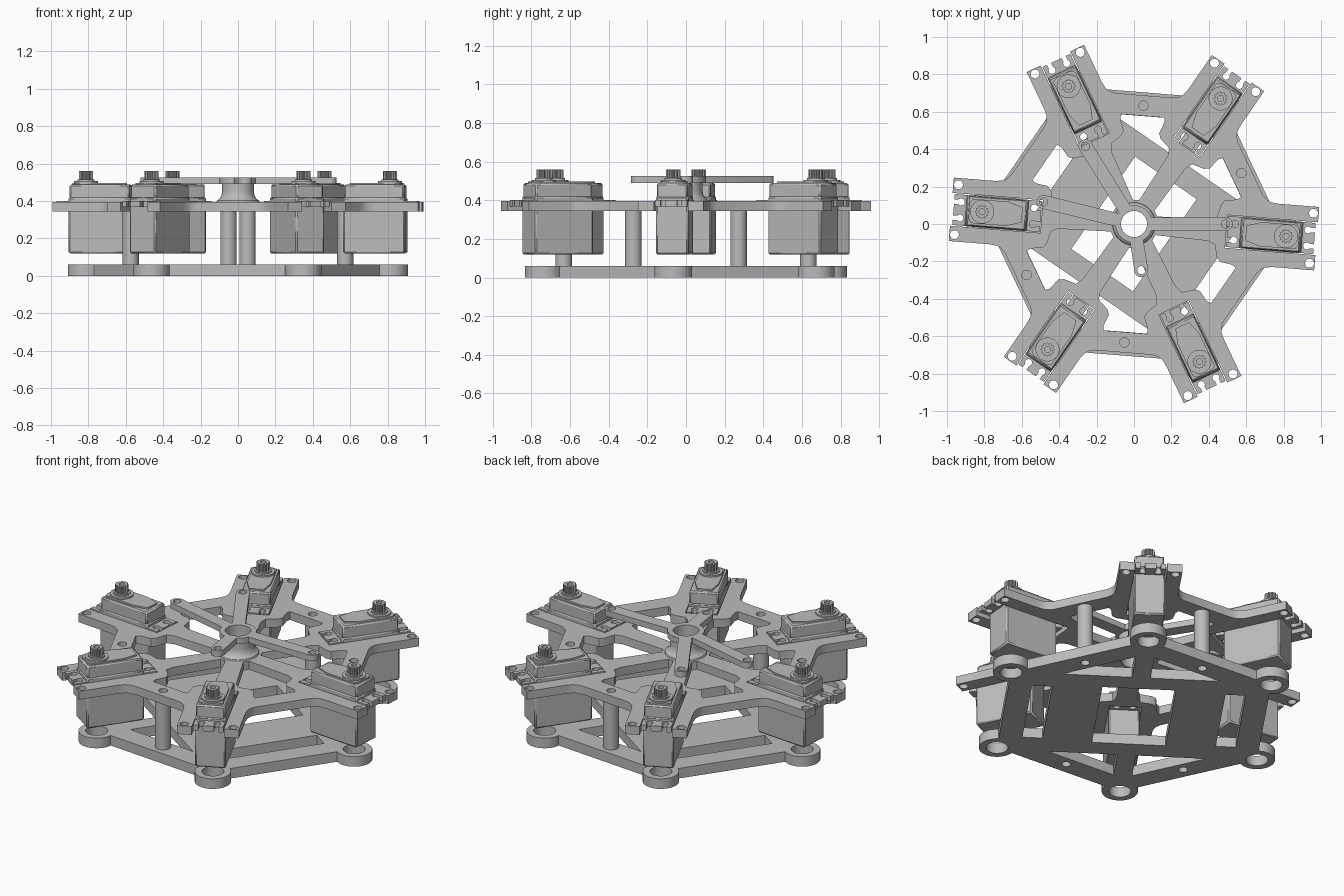
import bpy, bmesh
from math import radians, cos, sin, pi
from mathutils import Vector, Matrix

cube = bpy.data.objects.get("Cube")
if cube:
    bpy.data.objects.remove(cube)

grey = bpy.data.materials.new("mid_grey")
grey.use_nodes = True
COLOUR = (0.5, 0.5, 0.5, 1)
grey.diffuse_color = COLOUR
grey.node_tree.nodes["Principled BSDF"].inputs["Base Color"].default_value = COLOUR

TILT = -4.6                                    # heading of the first arm
ARMS = [TILT + 60 * k for k in range(6)]
POSTS = [TILT + a for a in (30, 90, 210, 270)]


def polar(r, deg):
    return Vector((r * cos(radians(deg)), r * sin(radians(deg))))


def turn(points, deg):
    m = Matrix.Rotation(radians(deg), 2)
    return [m @ Vector(p) for p in points]


def arc(centre, r, start, end, steps):
    return [Vector(centre) + polar(r, start + (end - start) * i / steps) for i in range(steps + 1)]


def circle(centre, r, steps=28):
    return arc(centre, r, 0, 360, steps)[:-1]


def rect(x0, x1, y0, y1):
    return [(x0, y0), (x1, y0), (x1, y1), (x0, y1)]


def flip(points):
    return [(x, -y) for x, y in reversed(points)]


def finish(ob):
    ob.data.materials.clear()
    ob.data.materials.append(grey)
    bpy.ops.object.select_all(action='DESELECT')
    ob.select_set(True)
    bpy.context.view_layer.objects.active = ob
    bpy.ops.object.shade_smooth_by_angle(angle=radians(32))
    return ob


def slab(name, loops, z0, z1, bevel=0):
    """Flat part: first loop is the outline, the others are holes."""
    cu = bpy.data.curves.new(name, 'CURVE')
    cu.dimensions, cu.fill_mode, cu.extrude = '2D', 'BOTH', (z1 - z0) / 2
    for loop in loops:
        sp = cu.splines.new('POLY')
        sp.points.add(len(loop) - 1)
        for pt, co in zip(sp.points, loop):
            pt.co = (co[0], co[1], 0, 1)
        sp.use_cyclic_u = True
    temp = bpy.data.objects.new(name + "_outline", cu)
    bpy.context.collection.objects.link(temp)
    bpy.context.view_layer.update()
    me = bpy.data.meshes.new_from_object(temp.evaluated_get(bpy.context.evaluated_depsgraph_get()))
    bpy.data.objects.remove(temp)
    bm = bmesh.new()
    bm.from_mesh(me)
    bmesh.ops.remove_doubles(bm, verts=bm.verts, dist=1e-5)
    bmesh.ops.translate(bm, verts=bm.verts, vec=(0, 0, (z0 + z1) / 2))
    bmesh.ops.recalc_face_normals(bm, faces=bm.faces)
    bm.to_mesh(me)
    bm.free()
    me.name = name
    ob = bpy.data.objects.new(name, me)
    bpy.context.collection.objects.link(ob)
    if bevel:
        mod = ob.modifiers.new("edge_bevel", 'BEVEL')
        mod.width, mod.segments, mod.limit_method = bevel, 1, 'ANGLE'
    return finish(ob)


def lathe(name, profile, steps=40):
    """Ring-shaped part from a closed (radius, height) profile."""
    bm = bmesh.new()
    rings = [[bm.verts.new((*polar(r, 360 * i / steps), z)) for r, z in profile] for i in range(steps)]
    n = len(profile)
    for i in range(steps):
        a, b = rings[i], rings[(i + 1) % steps]
        for j in range(n):
            bm.faces.new((a[j], b[j], b[(j + 1) % n], a[(j + 1) % n]))
    bmesh.ops.recalc_face_normals(bm, faces=bm.faces)
    me = bpy.data.meshes.new(name)
    bm.to_mesh(me)
    bm.free()
    ob = bpy.data.objects.new(name, me)
    bpy.context.collection.objects.link(ob)
    return finish(ob)


post_holes = [circle(polar(0.635, a), 0.025, 20) for a in POSTS]

# Bottom plate: hexagon with a ring at each corner and cut-outs about one axis
outline, holes = [], []
for a in ARMS:
    outline += arc(polar(0.815, a), 0.098, a - 120, a + 120, 24)
    holes.append(circle(polar(0.815, a), 0.06))
windows = [rect(-0.3, 0.3, -0.2, 0.2)]
for s in (-1, 1):
    windows.append(rect(-0.28, 0.28, min(s * 0.47, s * 0.58), max(s * 0.47, s * 0.58)))
    for t in (-1, 1):
        windows.append([(s * 0.42, t * 0.05), (s * 0.42, t * 0.43), (s * 0.64, t * 0.05)])
holes += [turn(w, ARMS[1]) for w in windows]
slab("bottom_plate", [outline] + holes + post_holes, 0, 0.06)

# Top plate: six forked arms, rim and spokes
half_arm = [(0.495, 0.088), (0.98, 0.088), (0.98, 0.17), (0.76, 0.17), (0.72, 0.175), (0.695, 0.188), (0.675, 0.21)]
half_gap = [(0.12, 0.05), (0.40, 0.058), (0.44, 0.075), (0.455, 0.14), (0.475, 0.165),
            (0.51, 0.17), (0.54, 0.175), (0.56, 0.19)]
outline, holes = [], [circle((0, 0), 0.07)]
for a in ARMS:
    outline += turn(flip(half_arm) + half_arm, a)
    holes.append(turn(half_gap, a) + turn(flip(half_gap), a + 60))
    holes += [circle(polar(0.952, a) + polar(s * 0.134, a + 90), 0.024, 20) for s in (-1, 1)]
slab("top_plate", [outline] + holes + post_holes, 0.345, 0.395)

# Posts between the plates
for a in POSTS:
    slab("spacer_post", [circle(polar(0.635, a), 0.043)], 0.06, 0.345)

# Centre hub with flared foot
lathe("centre_hub", [(0.07, 0.395), (0.115, 0.395), (0.112, 0.403), (0.098, 0.412),
                     (0.088, 0.43), (0.085, 0.45), (0.085, 0.49), (0.07, 0.49)])

# Raised spider with four tapered fingers around the hub hole
outline, holes = [], [circle((0, 0), 0.07)]
for a, length in ((0, 0.49), (122, 0.49), (166.3, 0.498), (279, 0.25)):
    tip = polar(length, a)
    outline += [polar(0.1, a - 21)] + arc(tip, 0.037, a - 85, a + 85, 14) + [polar(0.1, a + 21)]
    after = {0: 122, 122: 166.3, 166.3: 279, 279: 360}[a]
    if after - a > 50:
        outline += arc((0, 0), 0.1, a + 24, after - 24, 12)
    holes.append(circle(tip, 0.022, 20))
slab("spider_bracket", [outline] + holes, 0.49, 0.525)

# Servo parts, made once on the x axis
AXIS = (0.815, 0)
tab = [(0.89, -0.083), (0.968, -0.083)]
for t in (-0.043, 0.043):
    tab += [(0.968, t - 0.012), (0.945, t - 0.012)]
    tab += arc((0.93, t), 0.019, -40, -320, 10)
    tab += [(0.945, t + 0.012), (0.968, t + 0.012)]
tab += [(0.968, 0.083), (0.89, 0.083)]
inner_tab = [(1.468 - x, y) for x, y in reversed(tab)]
lid = [(0.60, -0.04), (0.68, -0.065), (0.87, -0.065), (0.885, -0.04),
       (0.885, 0.04), (0.87, 0.065), (0.68, 0.065), (0.60, 0.04)]
teeth = [Vector(AXIS) + polar(0.037 if i % 4 < 2 else 0.031, i * 7.5) for i in range(48)]
parts = [
    slab("servo_case", [rect(0.57, 0.902, -0.084, 0.084)], 0.12, 0.42, 0.008),
    slab("servo_cover", [rect(0.575, 0.897, -0.08, 0.08)], 0.41, 0.488, 0.008),
    slab("servo_lid", [lid], 0.488, 0.497),
    slab("servo_outer_tab", [tab], 0.367, 0.4),
    slab("servo_inner_tab", [inner_tab], 0.367, 0.4),
    slab("servo_boss", [circle(AXIS, 0.064)], 0.488, 0.506),
    slab("servo_collar", [circle(AXIS, 0.046)], 0.506, 0.514),
    slab("servo_spline", [teeth, circle(AXIS, 0.016, 16)], 0.514, 0.56),
]

# Place a servo on every arm
for part in parts:
    for k, a in enumerate(ARMS):
        ob = part if k == 0 else part.copy()
        if k:
            bpy.context.collection.objects.link(ob)
        ob.rotation_euler.z = radians(a)
